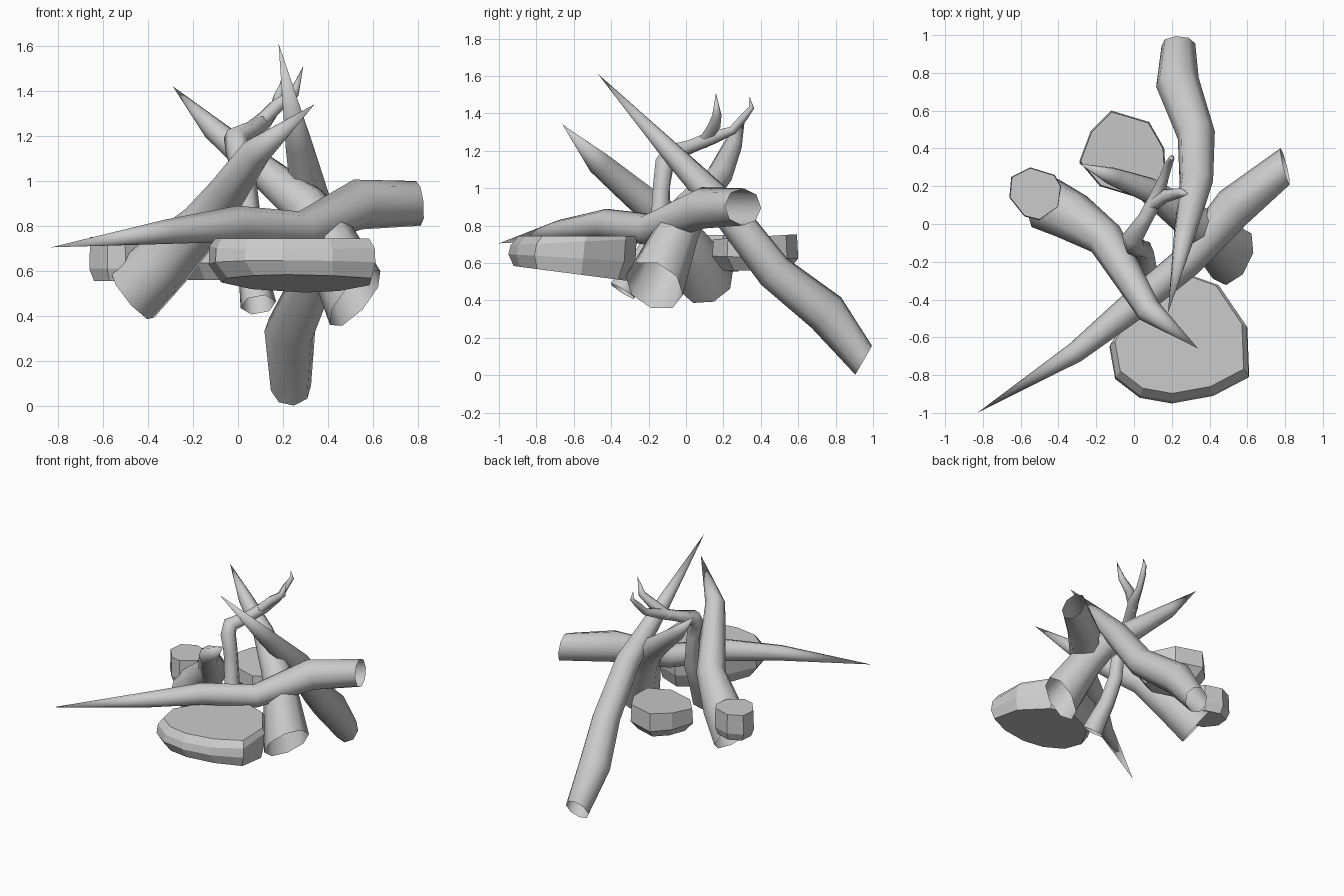
import bpy, bmesh, math
from mathutils import Vector


def finish(name, bm, smooth):
    bmesh.ops.recalc_face_normals(bm, faces=bm.faces)
    mesh = bpy.data.meshes.new(name)
    bm.to_mesh(mesh)
    bm.free()
    for p in mesh.polygons:
        p.use_smooth = smooth
    ob = bpy.data.objects.new(name, mesh)
    bpy.context.collection.objects.link(ob)
    return ob


def log(name, path, sides=8, cut=None):
    """Tapered open-ended tube along (x, y, z, radius); radius 0 makes a point.
    cut is the outward direction of the sawn end."""
    bm = bmesh.new()
    pts = [Vector(p[:3]) for p in path]
    ref = (pts[-1] - pts[0]).normalized().orthogonal()
    prev = None
    for i, p in enumerate(pts):
        a, b = pts[max(i - 1, 0)], pts[min(i + 1, len(pts) - 1)]
        t = (b - p).normalized() if i == 0 else (p - a).normalized()
        if 0 < i < len(pts) - 1:
            t = (t + (b - p).normalized()).normalized()
        if i == 0 and cut:
            t = -Vector(cut).normalized()
        u = (ref - t * ref.dot(t)).normalized()
        ref = u
        v = t.cross(u)
        r = path[i][3]
        if r == 0:
            ring = [bm.verts.new(p)] * sides
        else:
            ring = [bm.verts.new(p + r * (u * math.cos(k * math.tau / sides)
                                          + v * math.sin(k * math.tau / sides)))
                    for k in range(sides)]
        if prev:
            for k in range(sides):
                n = (k + 1) % sides
                quad = [prev[k], prev[n], ring[n], ring[k]]
                bm.faces.new(quad[:3] if r == 0 else quad)
        prev = ring
    return finish(name, bm, True)


def rock(name, outline, layers):
    """Faceted stone: layers are (scale, z, slope along y, shift x, shift y)."""
    bm = bmesh.new()
    n = len(outline)
    cx = sum(p[0] for p in outline) / n
    cy = sum(p[1] for p in outline) / n
    rings = []
    for s, z, slope, dx, dy in layers:
        rings.append([bm.verts.new((cx + (x - cx) * s + dx, cy + (y - cy) * s + dy,
                                    z + slope * (y - cy) * s)) for x, y in outline])
    for a, b in zip(rings, rings[1:]):
        for k in range(n):
            bm.faces.new([a[k], a[(k + 1) % n], b[(k + 1) % n], b[k]])
    bm.faces.new(rings[0])
    bm.faces.new(rings[-1])
    return finish(name, bm, False)


# Leaning logs
log("crossing_log", [(0.80, 0.305, 0.90, 0.10), (0.53, 0.09, 0.895, 0.112),
                     (0.28, -0.20, 0.78, 0.085), (0.0, -0.43, 0.81, 0.08),
                     (-0.31, -0.68, 0.775, 0.055), (-0.83, -1.0, 0.705, 0)],
    cut=(1, 0.25, 0.1))
log("long_log", [(0.235, 0.95, 0.08, 0.09), (0.23, 0.75, 0.335, 0.115),
                 (0.33, 0.47, 0.555, 0.10), (0.33, 0.22, 0.88, 0.09),
                 (0.27, -0.05, 1.16, 0.06), (0.18, -0.47, 1.61, 0)],
    cut=(0, 0.87, -0.5))
log("front_log", [(-0.47, 0.11, 0.50, 0.15), (-0.33, 0.04, 0.64, 0.135),
                  (-0.15, -0.08, 0.82, 0.10), (-0.04, -0.26, 0.96, 0.085),
                  (0.08, -0.46, 1.13, 0.068), (0.34, -0.66, 1.34, 0)],
    cut=(-0.75, 0.25, -0.6))
log("back_log", [(0.52, -0.17, 0.48, 0.165), (0.39, -0.05, 0.76, 0.12),
                 (0.30, 0.02, 0.89, 0.10), (0.08, 0.18, 1.07, 0.07),
                 (-0.11, 0.25, 1.23, 0.05), (-0.29, 0.32, 1.42, 0)],
    cut=(0.7, -0.35, -0.6))

# Forked branch with side twig
log("branch", [(0.09, -0.34, 0.45, 0.08), (0.06, -0.22, 0.64, 0.06),
               (0.05, -0.14, 0.80, 0.055), (0.03, -0.13, 1.02, 0.05),
               (0.0, -0.115, 1.13, 0.055), (-0.01, -0.075, 1.19, 0.055),
               (0.06, 0.03, 1.225, 0.04),
               (0.12, 0.14, 1.27, 0.04), (0.16, 0.25, 1.31, 0.025),
               (0.18, 0.31, 1.38, 0.022), (0.20, 0.35, 1.43, 0.015),
               (0.20, 0.34, 1.49, 0)], 6)
log("branch_twig", [(0.08, 0.09, 1.24, 0.035), (0.17, 0.15, 1.33, 0.035),
                    (0.25, 0.165, 1.39, 0.025), (0.29, 0.16, 1.51, 0)], 6)

# Stones
rock("front_stone", [(-0.13, -0.65), (-0.10, -0.82), (0.03, -0.92), (0.20, -0.95),
                     (0.42, -0.91), (0.61, -0.81), (0.60, -0.55), (0.45, -0.33),
                     (0.28, -0.27), (0.02, -0.40)],
     [(0.90, 0.55, -0.13, 0.02, 0), (1.0, 0.63, -0.06, 0, 0),
      (0.99, 0.71, 0.05, 0, 0.01), (0.92, 0.745, 0.0, 0, 0.03)])
rock("back_stone", [(-0.29, 0.33), (-0.23, 0.49), (-0.12, 0.60), (0.08, 0.54),
                    (0.16, 0.40), (0.17, 0.22), (0.02, 0.14), (-0.18, 0.20)],
     [(0.75, 0.56, 0.0, 0, 0), (1.0, 0.63, -0.03, 0, 0),
      (0.97, 0.74, 0.06, 0, 0)])
rock("left_stone", [(-0.66, 0.14), (-0.65, 0.25), (-0.55, 0.30), (-0.42, 0.26),
                    (-0.385, 0.20), (-0.40, 0.09), (-0.50, 0.02), (-0.58, 0.04)],
     [(0.85, 0.555, 0.0, 0, 0), (1.0, 0.61, 0.0, 0, 0),
      (0.97, 0.75, 0.0, 0, 0)])
